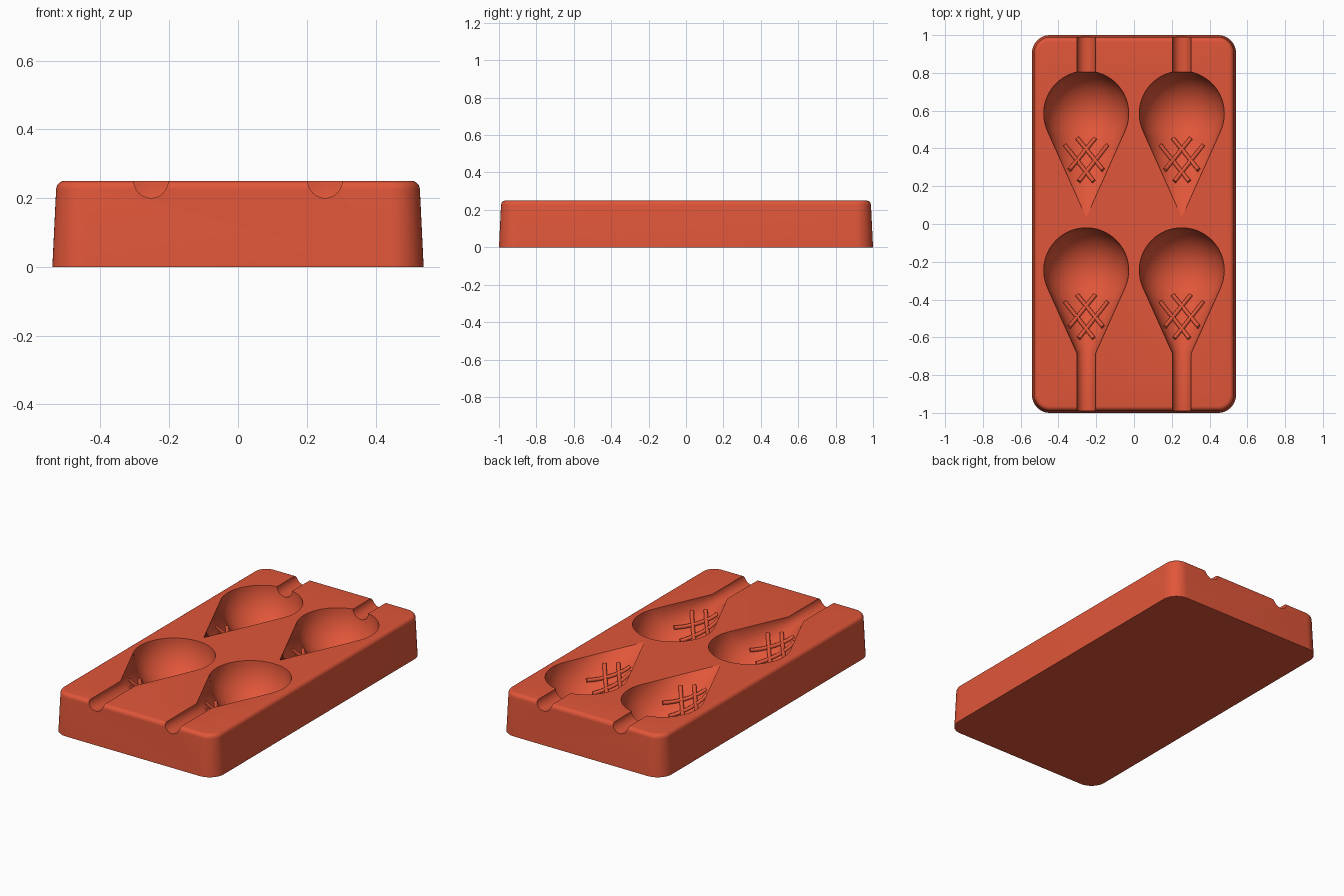
import bpy, bmesh, math
from mathutils import Matrix, Vector

cube = bpy.data.objects.get("Cube")
if cube:
    bpy.data.objects.remove(cube, do_unlink=True)

TOP = 0.25
BALL_R = 0.225
TIP = 0.55        # distance from scoop centre to cone tip
SLOPE = 0.449     # cone half width per unit length
SQUASH = 0.92     # cone depth relative to its half width
COLUMNS = (-0.253, 0.253)
ROWS = (0.585, -0.245)

red = bpy.data.materials.new("coral_red")
red.use_nodes = True
colour = (0.745, 0.093, 0.041, 1)
red.diffuse_color = colour
red.node_tree.nodes["Principled BSDF"].inputs["Base Color"].default_value = colour


def make_object(name, bm):
    bmesh.ops.recalc_face_normals(bm, faces=bm.faces)
    mesh = bpy.data.meshes.new(name)
    bm.to_mesh(mesh)
    bm.free()
    mesh.materials.append(red)
    ob = bpy.data.objects.new(name, mesh)
    bpy.context.collection.objects.link(ob)
    return ob


def smooth(ob, angle=35):
    bpy.ops.object.select_all(action="DESELECT")
    ob.select_set(True)
    bpy.context.view_layer.objects.active = ob
    bpy.ops.object.shade_smooth_by_angle(angle=math.radians(angle))


def rounded_ring(bm, hx, hy, r, z, steps=12):
    ring = []
    for q, (sx, sy) in enumerate(((1, 1), (-1, 1), (-1, -1), (1, -1))):
        for i in range(steps + 1):
            a = math.pi / 2 * (q + i / steps)
            ring.append(bm.verts.new((sx * (hx - r) + r * math.cos(a),
                                      sy * (hy - r) + r * math.sin(a), z)))
    return ring


def cut(target, cutter):
    mod = target.modifiers.new("cut", "BOOLEAN")
    mod.operation = "DIFFERENCE"
    mod.solver = "EXACT"
    mod.object = cutter
    bpy.context.view_layer.objects.active = target
    bpy.ops.object.modifier_apply(modifier=mod.name)
    bpy.data.objects.remove(cutter, do_unlink=True)


# Tapered tray block with rounded corners and a filleted rim
bm = bmesh.new()
fillet = 0.025
levels = [(0, 0)]
for i in range(7):
    a = math.pi / 2 * i / 6
    levels.append((0.011 + fillet * (1 - math.cos(a)), TOP - fillet + fillet * math.sin(a)))
rings = [rounded_ring(bm, 0.54 - d, 1 - d, 0.095 - d, z) for d, z in levels]
for low, high in zip(rings, rings[1:]):
    for i in range(len(low)):
        j = (i + 1) % len(low)
        bm.faces.new((low[i], low[j], high[j], high[i]))
bm.faces.new(rings[0][::-1])
bm.faces.new(rings[-1])
tray = make_object("mould_tray", bm)

to_back = Matrix.Rotation(-math.pi / 2, 4, "X")   # turns +z into +y
for x in COLUMNS:
    for y in ROWS:
        # Cone hollow, ending where it meets the scoop
        length = 0.458
        bm = bmesh.new()
        place = (Matrix.Translation((x, y - TIP + length / 2, TOP))
                 @ Matrix.Diagonal((1, 1, SQUASH, 1)) @ to_back)
        bmesh.ops.create_cone(bm, cap_ends=True, segments=64, radius1=0,
                              radius2=SLOPE * length, depth=length, matrix=place)
        bmesh.ops.remove_doubles(bm, verts=bm.verts, dist=1e-5)
        cut(tray, make_object("cone_cutter", bm))
        # Scoop hollow
        bm = bmesh.new()
        bmesh.ops.create_uvsphere(bm, u_segments=64, v_segments=32, radius=BALL_R,
                                  matrix=Matrix.Translation((x, y, TOP + 0.0005)))
        cut(tray, make_object("scoop_cutter", bm))
    # Stick channels at both ends
    for start, end in ((-1.1, -0.6), (0.7, 1.1)):
        bm = bmesh.new()
        place = Matrix.Translation((x, (start + end) / 2, TOP + 0.0003)) @ to_back
        bmesh.ops.create_cone(bm, cap_ends=True, segments=40, radius1=0.05,
                              radius2=0.05, depth=end - start, matrix=place)
        cut(tray, make_object("channel_cutter", bm))
smooth(tray)


def cone_floor(dx, along):
    """Depth of the cone hollow at a side offset and distance from its tip."""
    return SQUASH * math.sqrt(max((SLOPE * along) ** 2 - dx * dx, 0))


# Waffle ridges lying on each cone floor: (offset, distance from tip) ends
BARS = (((-0.115, 0.385), (0.04, 0.19)), ((-0.048, 0.42), (0.09, 0.25)))


def waffle(name, x, y):
    bm = bmesh.new()
    for side in (-1, 1):
        for a, b in BARS:
            path = []
            for i in range(9):
                p = Vector(a).lerp(Vector(b), i / 8)
                path.append(Vector((x + side * p.x, y - TIP + p.y,
                                    TOP + 0.005 - cone_floor(p.x, p.y))))
            loops = []
            for i, p in enumerate(path):
                t = (path[min(i + 1, 8)] - path[max(i - 1, 0)]).normalized()
                u = t.cross(Vector((0, 0, 1))).normalized()
                v = u.cross(t)
                loops.append([bm.verts.new(p + 0.011 * (math.cos(k * math.pi / 6) * u
                                                        + math.sin(k * math.pi / 6) * v))
                              for k in range(12)])
            for l0, l1 in zip(loops, loops[1:]):
                for k in range(12):
                    n = (k + 1) % 12
                    bm.faces.new((l0[k], l0[n], l1[n], l1[k]))
            bm.faces.new(loops[0][::-1])
            bm.faces.new(loops[-1])
    smooth(make_object(name, bm))


for row, y in zip(("back", "front"), ROWS):
    for col, x in zip(("right", "left"), COLUMNS):
        waffle(f"waffle_ridges_{row}_{col}", x, y)
